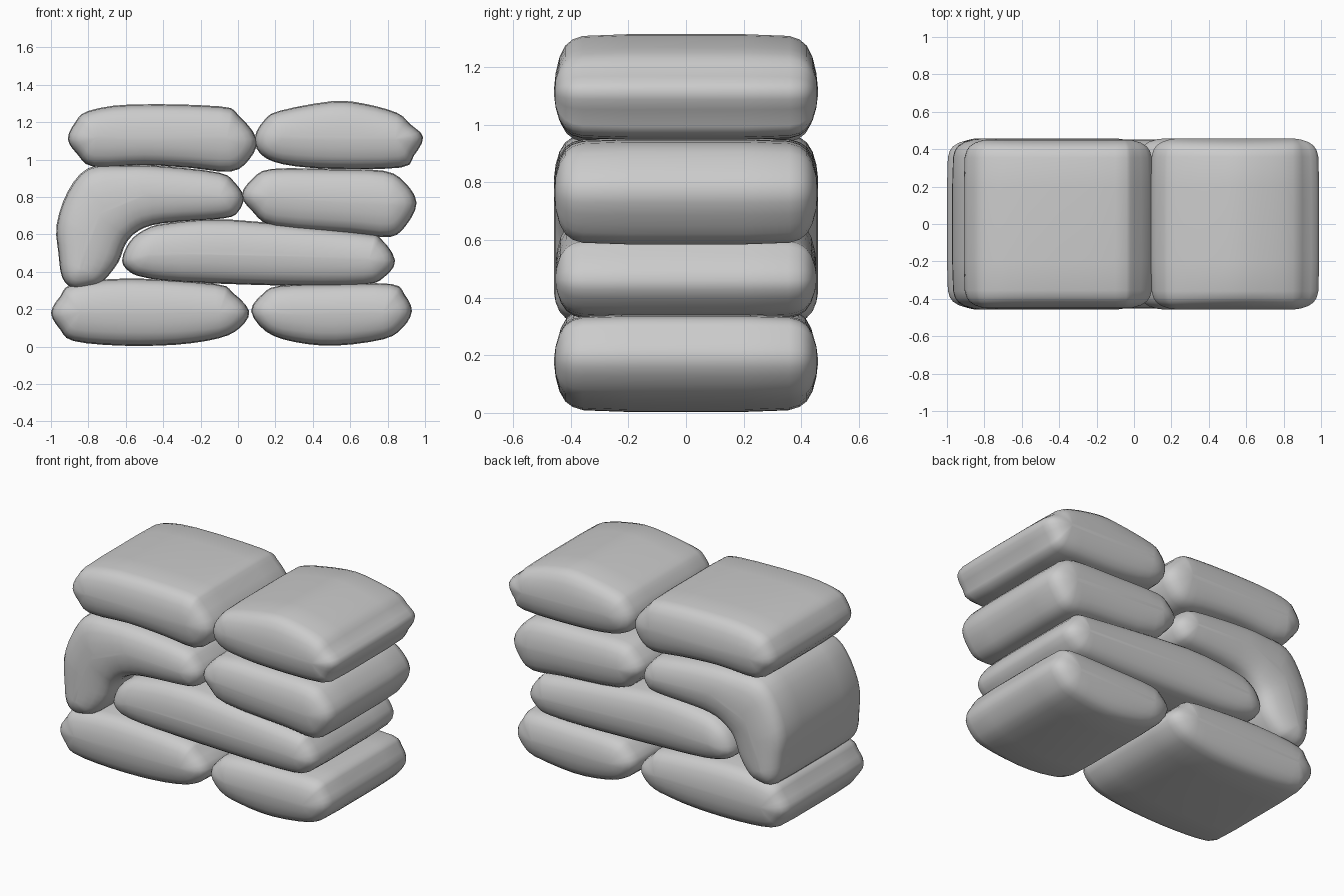
import bpy, bmesh
from mathutils import Vector

if "Cube" in bpy.data.objects:
    bpy.data.objects.remove(bpy.data.objects["Cube"])

grey = bpy.data.materials.new("sack_grey")
grey.diffuse_color = (0.6, 0.6, 0.6, 1)
grey.use_nodes = True
grey.node_tree.nodes["Principled BSDF"].inputs["Base Color"].default_value = grey.diffuse_color

# (depth, pull toward the bag's centre line) from middle to end of a bag
STATIONS = [(0.20, 0.0), (0.355, 0.03), (0.39, 0.09), (0.415, 0.2),
            (0.435, 0.4), (0.448, 0.68), (0.453, 0.93)]


def smooth_loop(pts, n=3):
    """Closed Catmull-Rom curve through the points."""
    out = []
    for i in range(len(pts)):
        a, b, c, d = (Vector(pts[(i + k) % len(pts)]) for k in (-1, 0, 1, 2))
        for j in range(n):
            t = j / n
            out.append(b + 0.5 * t * (c - a + t * (2*a - 5*b + 4*c - d + t * (3*b - a - 3*c + d))))
    return out


def nearest(p, spine):
    best = None
    for a, b in zip(spine, spine[1:]):
        a, b = Vector(a), Vector(b)
        t = max(0, min(1, (p - a).dot(b - a) / (b - a).length_squared))
        q = a.lerp(b, t)
        if best is None or (p - q).length < (p - best).length:
            best = q
    return best


def bag(name, outline, spine, widen=1.0):
    """Front outline lofted through the depth, closing softly at both ends."""
    loop = smooth_loop(outline)
    core = [nearest(p, spine) for p in loop]
    stations = [(-y, f) for y, f in reversed(STATIONS)] + STATIONS
    bm = bmesh.new()
    rings = []
    for y, f in stations:
        ring = []
        for p, c in zip(loop, core):
            q = p.lerp(c, f)
            ring.append(bm.verts.new((q.x, y * widen, q.y)))
        rings.append(ring)
    n = len(loop)
    for r, s in zip(rings, rings[1:]):
        for i in range(n):
            bm.faces.new((r[i], r[(i + 1) % n], s[(i + 1) % n], s[i]))
    bm.faces.new(rings[0])
    bm.faces.new(rings[-1])
    bmesh.ops.recalc_face_normals(bm, faces=bm.faces)
    for f in bm.faces:
        f.smooth = True
    me = bpy.data.meshes.new(name)
    bm.to_mesh(me)
    bm.free()
    me.materials.append(grey)
    ob = bpy.data.objects.new(name, me)
    bpy.context.collection.objects.link(ob)


# Bottom course
bag("bottom_left_bag",
    [(-1, .18), (-.95, .27), (-.88, .335), (-.57, .365), (-.12, .335), (-.03, .29),
     (.06, .19), (.01, .1), (-.1, .045), (-.33, .01), (-.63, .005), (-.88, .03), (-.95, .09)],
    [(-.84, .185), (-.1, .185)])
bag("bottom_right_bag",
    [(.07, .19), (.13, .28), (.22, .325), (.5, .335), (.82, .335), (.89, .28),
     (.93, .19), (.88, .1), (.78, .04), (.52, .005), (.3, .025), (.15, .08)],
    [(.23, .18), (.77, .18)], 1.01)

# Long second-course bag
bag("long_bag",
    [(-.62, .46), (-.58, .56), (-.5, .625), (-.38, .66), (-.05, .68), (.65, .61), (.76, .58),
     (.84, .46), (.78, .37), (.67, .33), (.3, .325), (-.3, .345), (-.5, .37), (-.58, .40)],
    [(-.47, .49), (-.05, .505), (.7, .465)])

# Bag slumped over the end of the long bag
bag("slumped_bag",
    [(-.97, .65), (-.91, .83), (-.8, .955), (-.62, .97), (-.4, .965), (-.1, .93), (-.02, .88),
     (.03, .80), (0, .72), (-.08, .685), (-.4, .66), (-.53, .62), (-.6, .55), (-.64, .45),
     (-.72, .35), (-.78, .32), (-.88, .31), (-.94, .37), (-.96, .5)],
    [(-.1, .8), (-.5, .81), (-.7, .74), (-.8, .6), (-.84, .42)], 1.01)

# Third course, right
bag("third_right_bag",
    [(.02, .81), (.08, .9), (.18, .95), (.5, .95), (.78, .94), (.89, .88),
     (.955, .77), (.9, .65), (.81, .585), (.6, .605), (.2, .64), (.08, .72)],
    [(.17, .8), (.8, .765)], 1.01)

# Top course
bag("top_left_bag",
    [(-.91, 1.11), (-.87, 1.2), (-.8, 1.26), (-.57, 1.295), (-.1, 1.285), (0, 1.24),
     (.1, 1.11), (.06, 1.0), (-.04, .935), (-.25, .955), (-.5, .97), (-.77, .96), (-.86, 1.03)],
    [(-.76, 1.115), (-.06, 1.11)])
bag("top_right_bag",
    [(.09, 1.12), (.14, 1.21), (.22, 1.26), (.5, 1.312), (.67, 1.3), (.85, 1.25), (.92, 1.19),
     (.99, 1.12), (.94, 1.02), (.87, .957), (.5, .95), (.24, .975), (.12, 1.03)],
    [(.24, 1.12), (.84, 1.11)], 1.01)
